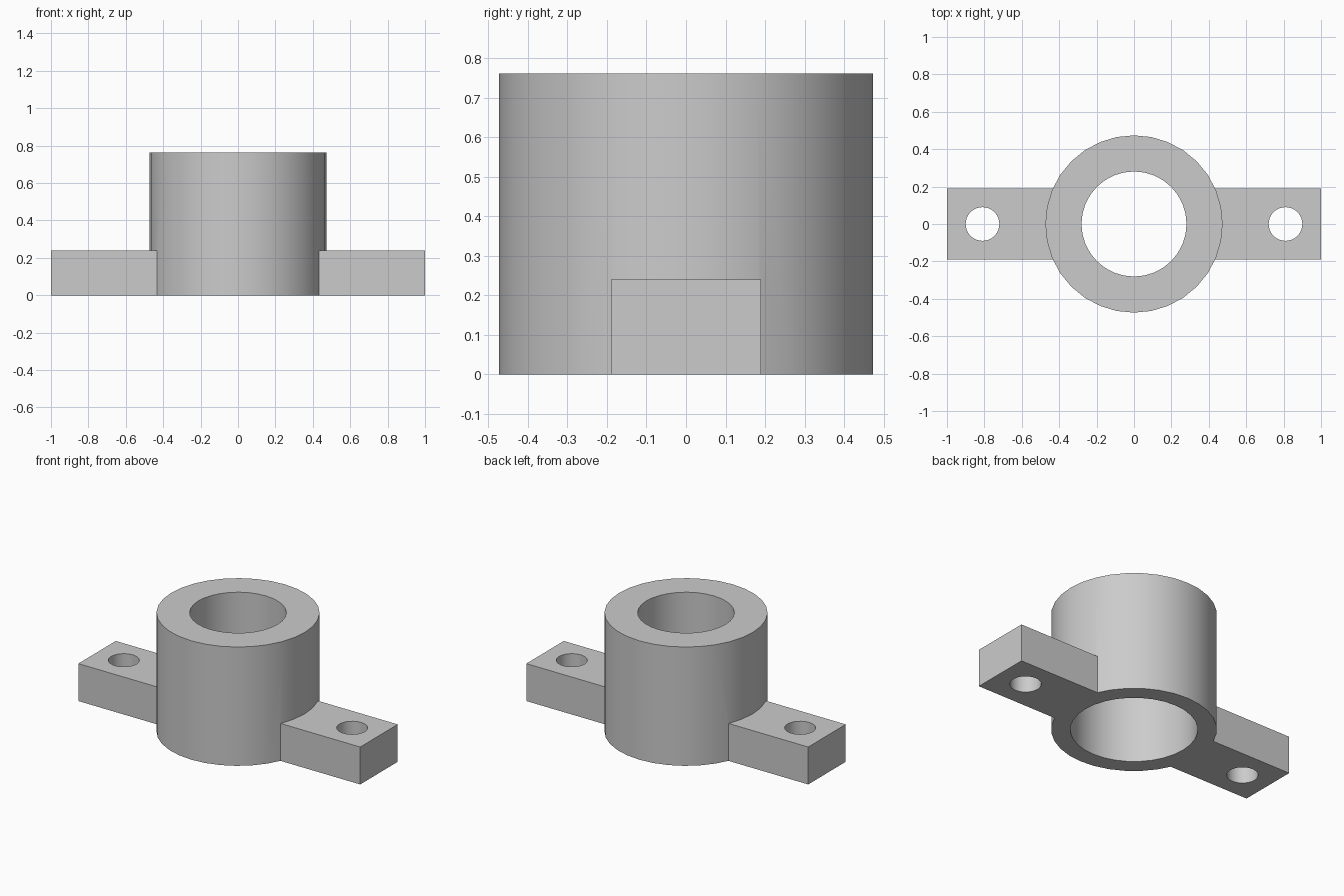
import bpy
import bmesh
import math

cube = bpy.data.objects.get("Cube")
if cube:
    bpy.data.objects.remove(cube, do_unlink=True)

SEGMENTS = 32
HEIGHT = 0.762
OUTER_R = 0.474
BORE_R = 0.281
SEAT_R = 0.365
SEAT_DEPTH = 0.47
LUG_HEIGHT = 0.24
LUG_WIDTH = 0.38
LUG_INNER = 0.40
HOLE_X = 0.81
HOLE_R = 0.09

grey = bpy.data.materials.new("plain grey")
grey.use_nodes = True
grey.diffuse_color = (0.6, 0.6, 0.6, 1)
grey.node_tree.nodes["Principled BSDF"].inputs["Base Color"].default_value = (0.6, 0.6, 0.6, 1)


def finish(name, bm):
    bmesh.ops.recalc_face_normals(bm, faces=bm.faces)
    mesh = bpy.data.meshes.new(name)
    bm.to_mesh(mesh)
    bm.free()
    mesh.materials.append(grey)
    obj = bpy.data.objects.new(name, mesh)
    bpy.context.collection.objects.link(obj)
    return obj


def lathe(name, profile):
    """Revolve a closed (radius, z) profile around the z axis."""
    bm = bmesh.new()
    rings = []
    for i in range(SEGMENTS):
        a = math.tau * i / SEGMENTS
        rings.append([bm.verts.new((r * math.cos(a), r * math.sin(a), z)) for r, z in profile])
    n = len(profile)
    for i in range(SEGMENTS):
        a, b = rings[i], rings[(i + 1) % SEGMENTS]
        for j in range(n):
            k = (j + 1) % n
            bm.faces.new((a[j], b[j], b[k], a[k]))
    return finish(name, bm)


def box(name, x0, x1, width, height):
    bm = bmesh.new()
    bmesh.ops.create_cube(bm, size=1)
    for v in bm.verts:
        v.co.x = x0 if v.co.x < 0 else x1
        v.co.y *= width
        v.co.z = 0 if v.co.z < 0 else height
    return finish(name, bm)


def hole_cutter(name, x):
    bm = bmesh.new()
    bmesh.ops.create_cone(bm, cap_ends=True, segments=SEGMENTS,
                          radius1=HOLE_R, radius2=HOLE_R, depth=1)
    bmesh.ops.translate(bm, verts=bm.verts, vec=(x, 0, 0))
    return finish(name, bm)


def combine(target, tool, operation):
    """Apply a boolean and discard the tool object."""
    bpy.context.view_layer.objects.active = target
    mod = target.modifiers.new(operation.lower(), 'BOOLEAN')
    mod.operation = operation
    mod.solver = 'EXACT'
    mod.object = tool
    tool.hide_render = True
    bpy.ops.object.modifier_apply(modifier=mod.name)
    bpy.data.objects.remove(tool, do_unlink=True)


# Collar with a wider seat bored from below
bracket = lathe("collar_bracket", [
    (OUTER_R, 0), (OUTER_R, HEIGHT), (BORE_R, HEIGHT),
    (BORE_R, SEAT_DEPTH), (SEAT_R, SEAT_DEPTH), (SEAT_R, 0)])

# Drilled mounting lugs on both sides
for side, label in ((1, "left"), (-1, "right")):
    ends = sorted((side * LUG_INNER, side))
    lug = box(label + "_lug", ends[0], ends[1], LUG_WIDTH, LUG_HEIGHT)
    combine(lug, hole_cutter(label + "_hole", side * HOLE_X), 'DIFFERENCE')
    combine(bracket, lug, 'UNION')

# Smooth the round walls, keep the edges crisp
bpy.ops.object.select_all(action='DESELECT')
bracket.select_set(True)
bpy.context.view_layer.objects.active = bracket
bpy.ops.object.shade_smooth_by_angle(angle=math.radians(20))
